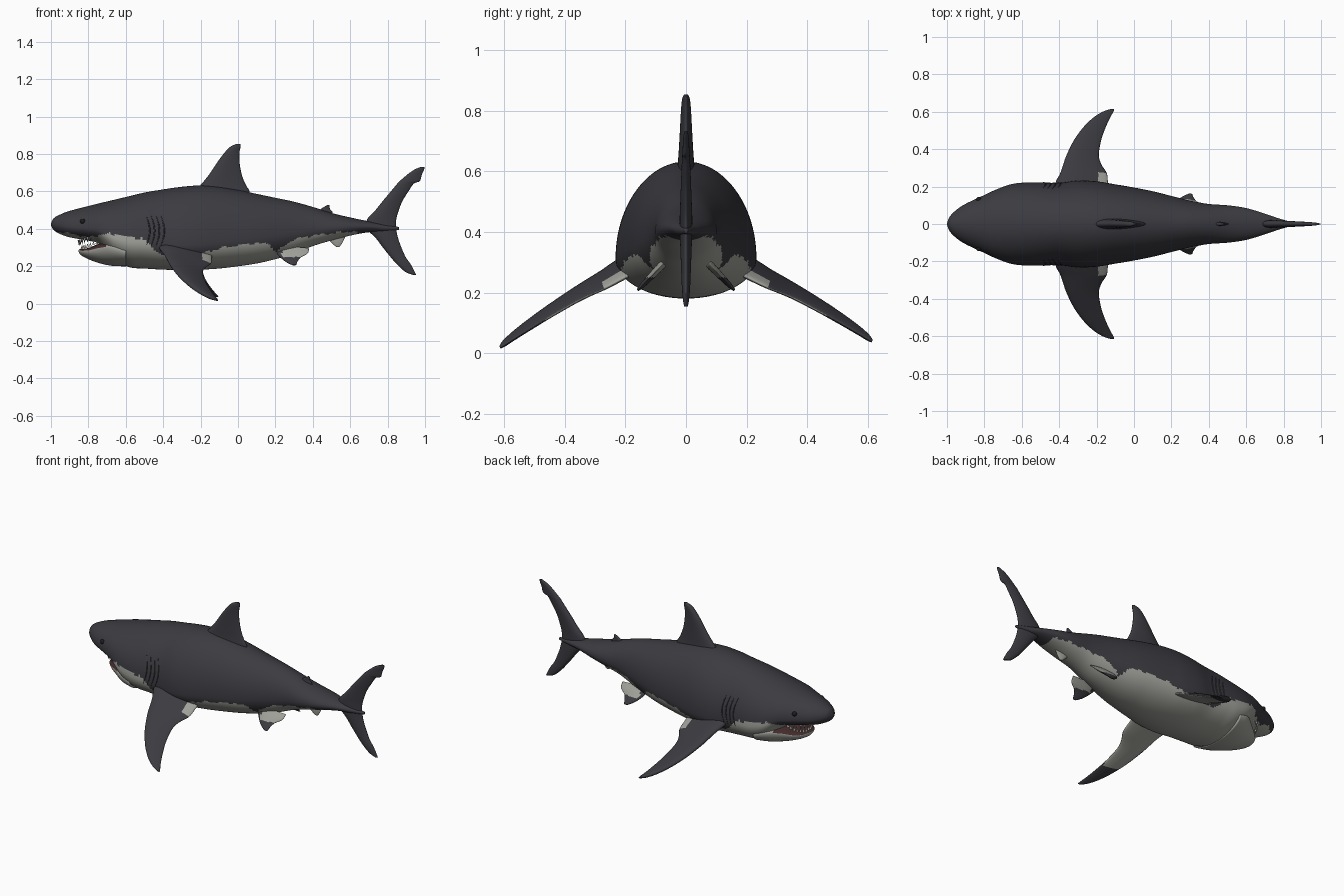
import bpy, bmesh, math
from mathutils import Vector

if "Cube" in bpy.data.objects:
    bpy.data.objects.remove(bpy.data.objects["Cube"])


def material(name, rgb):
    m = bpy.data.materials.new(name)
    m.diffuse_color = (*rgb, 1)
    m.use_nodes = True
    m.node_tree.nodes["Principled BSDF"].inputs["Base Color"].default_value = m.diffuse_color
    return m


DARK = material("slate_skin", (0.043, 0.043, 0.052))
LIGHT = material("pale_belly", (0.36, 0.36, 0.33))
BLACK = material("black", (0.012, 0.012, 0.014))
MOUTH = material("dark_mouth", (0.06, 0.025, 0.025))
TEETH = material("tooth_white", (0.7, 0.7, 0.66))


def resample(rows, n):
    """Smooth curve through every row of numbers."""
    out = []
    for i in range(len(rows) - 1):
        p = [rows[max(0, min(len(rows) - 1, i + k))] for k in (-1, 0, 1, 2)]
        for j in range(n):
            t = j / n
            out.append([0.5 * (2 * b + (c - a) * t + (2 * a - 5 * b + 4 * c - d) * t * t
                               + (3 * b - a - 3 * c + d) * t ** 3) for a, b, c, d in zip(*p)])
    return out + [list(rows[-1])]


def lerp_table(table, x):
    for (x0, v0), (x1, v1) in zip(table, table[1:]):
        if x <= x1:
            return v0 + (v1 - v0) * max(0, (x - x0) / (x1 - x0))
    return table[-1][1]


def finish(name, bm, mats, rule=None):
    bmesh.ops.recalc_face_normals(bm, faces=bm.faces[:])
    bm.normal_update()
    for f in bm.faces:
        f.smooth = True
        if rule:
            f.material_index = int(rule(f.calc_center_median(), f.normal))
    me = bpy.data.meshes.new(name)
    bm.to_mesh(me)
    bm.free()
    for m in mats:
        me.materials.append(m)
    ob = bpy.data.objects.new(name, me)
    bpy.context.collection.objects.link(ob)
    return ob


def loft(name, rings, mats, rule=None):
    bm = bmesh.new()
    vs = [[bm.verts.new(p) for p in r] for r in rings]
    n = len(vs[0])
    for a, b in zip(vs, vs[1:]):
        for k in range(n):
            bm.faces.new((a[k], a[(k + 1) % n], b[(k + 1) % n], b[k]))
    bm.faces.new(vs[0][::-1])
    bm.faces.new(vs[-1])
    return finish(name, bm, mats, rule)


def hull_rings(rows, n):
    """Egg sections from x, top, bottom, half width, height share of the widest level."""
    rings = []
    for x, top, bot, w, c in rows:
        mid = bot + (top - bot) * c
        ring = []
        for k in range(n):
            a = 2 * math.pi * k / n
            s = math.sin(a)
            ring.append((x, max(w, 0.001) * math.cos(a), mid + s * ((top - mid) if s > 0 else (mid - bot))))
        rings.append(ring)
    return rings


def fin(name, rows, place, mats, rule=None, n=28, sub=5):
    """Blade from rows of span, leading edge, trailing edge, half thickness."""
    rings = []
    for s, le, te, t in resample(rows, sub):
        ring = []
        for k in range(n):
            a = 2 * math.pi * k / n
            u = (1 - math.cos(a)) / 2
            ring.append(place(s, le + (te - le) * u, t * math.sin(a) * (1.2 - 0.6 * u)))
        rings.append(ring)
    return loft(name, rings, mats, rule)


# Body
body_rows = resample([
    (-1.0, .428, .418, .004, .45), (-.985, .457, .393, .04, .45), (-.95, .477, .372, .075, .42),
    (-.9, .496, .355, .108, .38), (-.8, .522, .337, .155, .34), (-.74, .537, .318, .183, .33),
    (-.66, .556, .235, .212, .36), (-.58, .575, .195, .222, .36), (-.5, .594, .188, .222, .34),
    (-.4, .611, .182, .22, .32), (-.3, .625, .18, .232, .3), (-.2, .632, .182, .228, .3),
    (-.1, .625, .188, .212, .32), (0, .608, .2, .195, .34), (.1, .587, .215, .175, .36),
    (.2, .566, .238, .15, .38), (.3, .545, .268, .125, .4), (.4, .517, .308, .107, .42),
    (.5, .485, .338, .1, .44), (.6, .461, .364, .085, .46), (.7, .44, .382, .055, .5),
    (.78, .425, .385, .028, .5), (.86, .41, .395, .006, .5)], 8)
LINE = [(-1, .38), (-.95, .385), (-.8, .355), (-.7, .375), (-.6, .362), (-.5, .345), (-.44, .285),
        (-.4, .255), (-.22, .265), (-.1, .295), (0, .31), (.1, .325), (.17, .32), (.2, .275),
        (.25, .31), (.3, .345), (.4, .365), (.5, .376), (.62, .388), (.66, .36)]


def pale(c):
    wobble = 0.004 * math.sin(c.x * 61) + 0.003 * math.sin(c.x * 143)
    return c.z < lerp_table(LINE, c.x) + wobble


loft("body", hull_rings(body_rows, 112), [DARK, LIGHT], lambda c, n: pale(c))

# Lower jaw with dark mouth floor
jaw_rows = resample([
    (-.852, .288, .278, .01, .6), (-.84, .293, .26, .05, .7), (-.8, .298, .238, .092, .75),
    (-.74, .322, .216, .14, .75), (-.67, .34, .202, .192, .7), (-.6, .33, .2, .205, .6)], 6)
loft("lower_jaw", hull_rings(jaw_rows, 56), [LIGHT, MOUTH], lambda c, n: n.z > 0.45 and c.x < -.7)

# Teeth along both jaws
bm = bmesh.new()
for i in range(15):
    a = math.pi * (i / 14 - 0.5)
    for x0, w, z, h, sign in ((-.85, .115, .34, .032, -1), (-.835, .085, .29, .022, 1)):
        base = Vector((x0 + .08 * (1 - math.cos(a)), w * math.sin(a), z + .03 * (1 - math.cos(a))))
        ring = [bm.verts.new(base + Vector((.007 * math.cos(k * 1.571), .007 * math.sin(k * 1.571), 0)))
                for k in range(4)]
        tip = bm.verts.new(base + Vector((0, 0, sign * h)))
        for k in range(4):
            bm.faces.new((ring[k], ring[(k + 1) % 4], tip))
finish("teeth", bm, [TEETH])


def side_y(x, z):
    """Half width of the body at a given place."""
    r = min(body_rows, key=lambda q: abs(q[0] - x))
    mid = r[2] + (r[1] - r[2]) * r[4]
    h = (r[1] - mid) if z > mid else (mid - r[2])
    return r[3] * math.sqrt(max(0, 1 - ((z - mid) / h) ** 2))


# Eyes and gill slits
for side, word in ((-1, "near"), (1, "far")):
    bm = bmesh.new()
    bmesh.ops.create_uvsphere(bm, u_segments=16, v_segments=10, radius=.014)
    bmesh.ops.translate(bm, verts=bm.verts, vec=(-.83, side * (side_y(-.83, .44) - .006), .44))
    finish("eye_" + word, bm, [BLACK])
    for g in range(4):
        rings = []
        for k in range(11):
            z = .31 + .16 * k / 10
            x = -.49 + .026 * g + .018 * math.sin(math.pi * k / 10)
            y = side_y(x, z)
            r = .001 + .003 * math.sin(math.pi * k / 10)
            rings.append([(x + r * math.cos(q * math.pi / 3), side * (y + r * math.sin(q * math.pi / 3)), z)
                          for q in range(6)])
        loft(f"gill_slit_{word}_{g + 1}", rings, [DARK])


def upright(s, x, o):
    return (x, o, s)


# Fins on the centre line
fin("dorsal_fin", [(.56, -.26, .06, .034), (.6, -.235, .062, .032), (.635, -.2, .042, .028),
                   (.69, -.155, .02, .024), (.76, -.108, .008, .02), (.81, -.07, .008, .017),
                   (.84, -.04, .014, .013), (.854, -.008, .012, .006)], upright, [DARK])
fin("second_dorsal_fin", [(.46, .4, .505, .012), (.49, .42, .505, .011), (.505, .44, .492, .009),
                          (.52, .465, .49, .007), (.528, .478, .488, .003)], upright, [DARK])
fin("anal_fin", [(.37, .46, .58, .012), (.34, .485, .565, .011), (.32, .505, .555, .008),
                 (.304, .525, .542, .004)], upright, [LIGHT])
fin("tail_fin", [(.154, .935, .952, .006), (.17, .895, .945, .01), (.21, .85, .924, .014),
                 (.25, .815, .896, .016), (.3, .775, .874, .018), (.35, .737, .856, .02),
                 (.4, .69, .846, .022), (.45, .69, .846, .022), (.5, .735, .86, .02),
                 (.55, .775, .88, .018), (.6, .817, .911, .016), (.642, .852, .94, .014),
                 (.655, .864, .972, .013), (.69, .905, .983, .011), (.715, .94, .994, .009),
                 (.732, .978, .998, .005)], upright, [DARK], sub=4)

# Paired fins
for side, word in ((-1, "near"), (1, "far")):
    def wing(s, x, o):
        lift = .02 * (s - .2) / .4 if side > 0 else 0
        return (x, side * (s + .5 * o), .268 - .55 * (s - .22) - .2 * (x + .28) + .85 * o + lift)

    def wing_rule(c, n):
        y = abs(c.y)
        under = n.z < -.2 and y < .47 and c.x > -.41 + .55 * max(0, y - .24)
        patch = y < .275 and c.x > -.2
        return under or patch

    fin("pectoral_fin_" + word, [
        (.15, -.43, -.14, .03), (.22, -.42, -.14, .029), (.27, -.395, -.145, .026),
        (.32, -.378, -.175, .024), (.37, -.36, -.188, .022), (.45, -.32, -.175, .019),
        (.52, -.268, -.15, .016), (.57, -.215, -.127, .013), (.6, -.165, -.11, .01),
        (.613, -.125, -.105, .005)], wing, [DARK, LIGHT], wing_rule)

    def paddle(s, x, o):
        return (x, side * (.075 + .085 * s + .7 * o), .295 - .088 * s + .7 * o)

    fin("pelvic_fin_" + word, [
        (0, .2, .38, .014), (.3, .208, .372, .013), (.55, .228, .335, .011),
        (.8, .255, .318, .009), (1, .29, .312, .004)], paddle, [DARK, LIGHT],
        lambda c, n: c.z > .25 and c.x > .235)
